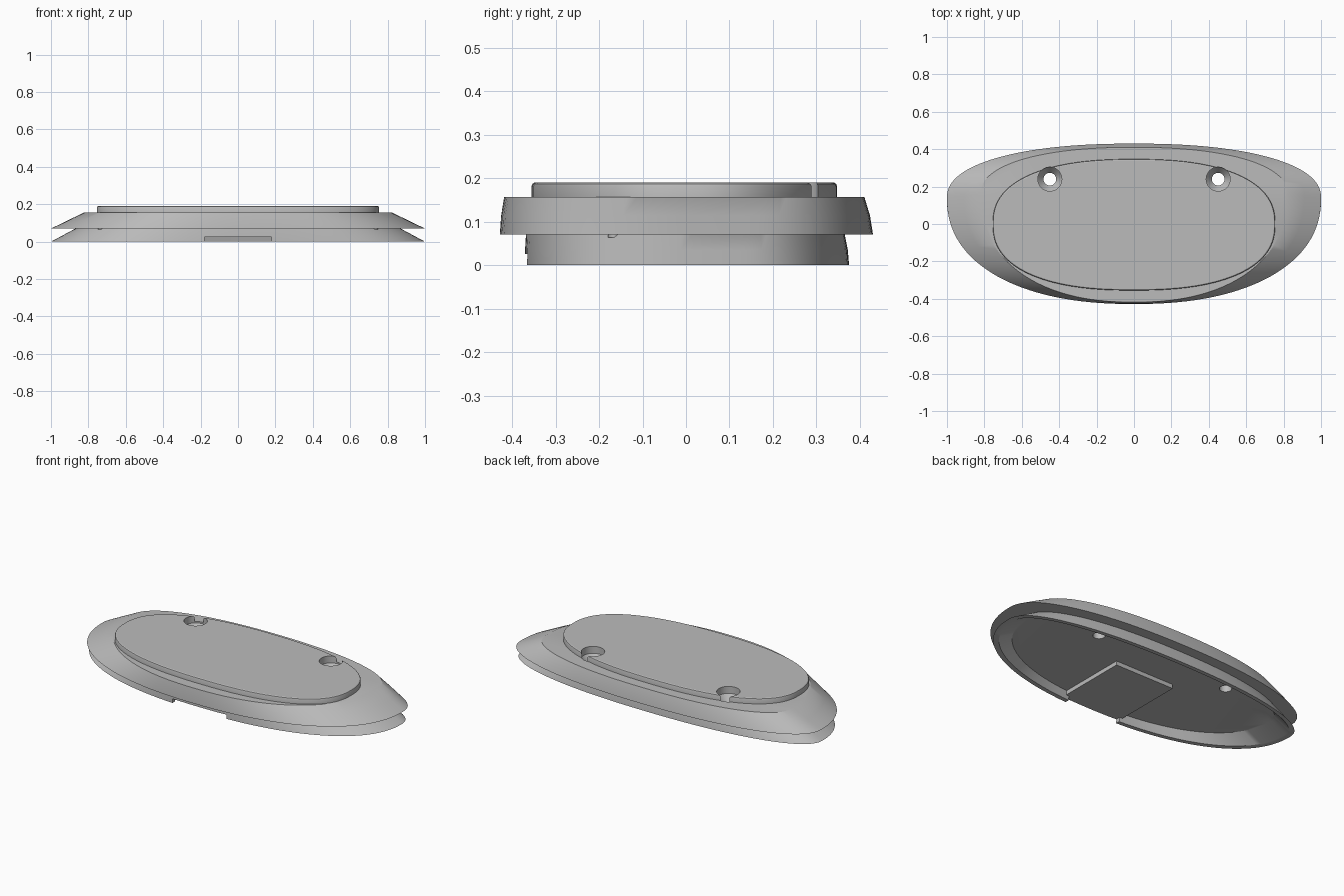
import bpy, bmesh, math

cube = bpy.data.objects.get("Cube")
if cube:
    bpy.data.objects.remove(cube, do_unlink=True)

grey = bpy.data.materials.new("plain grey")
grey.use_nodes = True
COLOUR = (0.5, 0.5, 0.5, 1)
grey.diffuse_color = COLOUR
grey.node_tree.nodes["Principled BSDF"].inputs["Base Color"].default_value = COLOUR

SEGMENTS = 128


def egg(half_width, front, back, middle, power):
    """Outline made of two half superellipses meeting at y = middle."""
    points = []
    for i in range(SEGMENTS):
        angle = 2 * math.pi * i / SEGMENTS
        c, s = math.cos(angle), math.sin(angle)
        depth = back - middle if s > 0 else middle - front
        x = math.copysign(abs(c) ** (2 / power), c) * half_width
        y = middle + math.copysign(abs(s) ** (2 / power), s) * depth
        points.append((x, y))
    return points


def circle(x, y, radius, count=40):
    return [(x + radius * math.cos(2 * math.pi * i / count),
             y + radius * math.sin(2 * math.pi * i / count)) for i in range(count)]


def rectangle(x, front, back):
    return [(-x, front), (x, front), (x, back), (-x, back)]


def loft(name, layers):
    """Solid skinned through (outline, z) layers and capped at both ends."""
    bm = bmesh.new()
    rings = [[bm.verts.new((x, y, z)) for x, y in outline] for outline, z in layers]
    for low, high in zip(rings, rings[1:]):
        for i in range(len(low)):
            j = (i + 1) % len(low)
            bm.faces.new((low[i], low[j], high[j], high[i]))
    bm.faces.new(rings[0][::-1])
    bm.faces.new(rings[-1])
    bmesh.ops.recalc_face_normals(bm, faces=bm.faces)
    mesh = bpy.data.meshes.new(name)
    bm.to_mesh(mesh)
    bm.free()
    mesh.materials.append(grey)
    obj = bpy.data.objects.new(name, mesh)
    bpy.context.collection.objects.link(obj)
    return obj


def activate(obj):
    bpy.ops.object.select_all(action='DESELECT')
    obj.select_set(True)
    bpy.context.view_layer.objects.active = obj


def cut(obj, cutter):
    activate(obj)
    mod = obj.modifiers.new("cut", 'BOOLEAN')
    mod.operation = 'DIFFERENCE'
    mod.solver = 'EXACT'
    mod.object = cutter
    bpy.ops.object.modifier_apply(modifier=mod.name)


# Hollow lower shell: inner ceiling, inner rim, outer rim, shoulder
lower_shell = loft("lower_shell", [
    (egg(0.865, -0.34, 0.335, 0.13, 2.25), 0.05),
    (egg(0.965, -0.345, 0.35, 0.13, 2.25), 0),
    (egg(1.0, -0.37, 0.375, 0.13, 2.25), 0),
    (egg(0.935, -0.37, 0.372, 0.13, 2.25), 0.035),
    (egg(0.87, -0.368, 0.365, 0.13, 2.25), 0.07)])

# Flared upper body
upper_body = loft("upper_body", [
    (egg(1.0, -0.428, 0.43, 0.14, 2.25), 0.07),
    (egg(0.91, -0.425, 0.423, 0.15, 2.25), 0.114),
    (egg(0.82, -0.418, 0.41, 0.16, 2.25), 0.157)])

# Raised oval platform with a softened top edge
platform = loft("raised_platform", [
    (egg(0.755, -0.355, 0.347, 0, 2.4), 0.15),
    (egg(0.755, -0.355, 0.347, 0, 2.4), 0.182),
    (egg(0.753, -0.353, 0.345, 0, 2.4), 0.187),
    (egg(0.748, -0.348, 0.34, 0, 2.4), 0.19)])

# Countersunk screw holes through every layer
for x in (-0.45, 0.45):
    hole = loft("hole_cutter", [
        (circle(x, 0.24, 0.034), -0.1),
        (circle(x, 0.24, 0.034), 0.11),
        (circle(x, 0.24, 0.064), 0.148),
        (circle(x, 0.24, 0.064), 0.3)])
    for part in (lower_shell, upper_body, platform):
        cut(part, hole)
    bpy.data.objects.remove(hole, do_unlink=True)

# Notch in the front rim
notch = loft("notch_cutter", [(rectangle(0.18, -0.5, -0.3), -0.05),
                              (rectangle(0.18, -0.5, -0.3), 0.025)])
cut(lower_shell, notch)
bpy.data.objects.remove(notch, do_unlink=True)

# Pad under the ceiling, behind the notch
pad = rectangle(0.2, -0.35, 0.09)
underside_pad = loft("underside_pad", [(pad, 0.025), (pad, 0.055)])

# Small pegs between the two layers
pegs = [loft("peg", [(circle(x, -0.165, 0.014, 16), 0.064),
                     (circle(x, -0.165, 0.014, 16), 0.075)]) for x in (-0.735, 0.735)]

for part in (lower_shell, upper_body, platform, *pegs):
    activate(part)
    bpy.ops.object.shade_smooth_by_angle(angle=math.radians(30))
